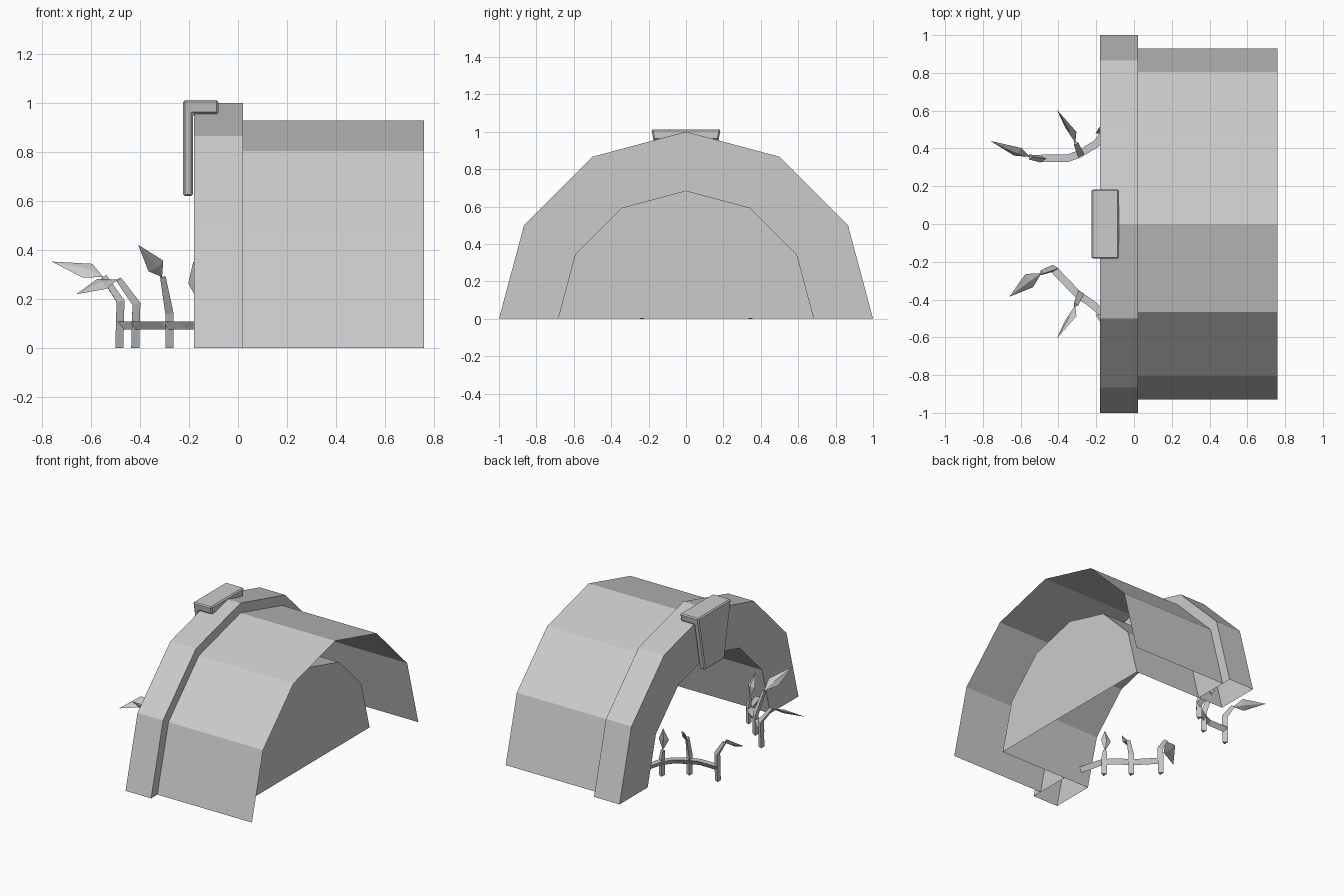
import bpy, math
from mathutils import Vector

if "Cube" in bpy.data.objects:
    bpy.data.objects.remove(bpy.data.objects["Cube"])


def make(name, verts, faces):
    me = bpy.data.meshes.new(name)
    me.from_pydata([tuple(v) for v in verts], [], faces)
    me.update()
    ob = bpy.data.objects.new(name, me)
    bpy.context.collection.objects.link(ob)
    return ob


def arc(x, r, n=6):
    return [Vector((x, r * math.cos(math.pi * i / n), r * math.sin(math.pi * i / n)))
            for i in range(n + 1)]


def loft(rings, closed=False):
    n = len(rings[0])
    faces = []
    for k in range(len(rings) - 1):
        for i in range(n if closed else n - 1):
            j = (i + 1) % n
            faces.append((k * n + i, k * n + j, (k + 1) * n + j, (k + 1) * n + i))
    return [v for r in rings for v in r], faces


# Half-round arch rim, hollow and open underneath
X0, X1, X2, XB = -0.18, 0.02, 0.76, 0.55
R_IN = 0.685
make("arch_rim", *loft([arc(X0, R_IN), arc(X0, 1), arc(X1, 1), arc(X1, R_IN)]))

# Outer roof sheet
make("roof_shell", *loft([arc(X1, 0.93), arc(X2, 0.93)]))

# Inner tunnel lining closed by an end wall
v, f = loft([arc(XB, R_IN), arc(X0, R_IN)])
f.append(tuple(range(7)))
make("tunnel_lining", v, f)

# Keystone: L profile tapering downwards
prof = [(-0.225, 1.012), (-0.08, 1.012), (-0.08, 0.955), (-0.183, 0.955),
        (-0.183, 0.62), (-0.225, 0.62)]
sides = [[Vector((x, s * (0.185 - (1.012 - z) * 0.19), z)) for x, z in prof] for s in (1, -1)]
v, f = loft(sides, closed=True)
f += [tuple(range(5, -1, -1)), tuple(range(6, 12))]
key = make("keystone", v, f)
bev = key.modifiers.new("bevel", "BEVEL")
bev.width = 0.008
bev.segments = 1


def tube(name, path, radii):
    """Three-sided stem swept along a path."""
    path = [Vector(p) for p in path]
    rings = []
    for i, p in enumerate(path):
        t = (path[min(i + 1, len(path) - 1)] - path[max(i - 1, 0)]).normalized()
        ref = Vector((0, 0, 1)) if abs(t.z) < 0.75 else Vector((-1, 0, 0))
        a = t.cross(ref).normalized()
        b = a.cross(t)
        rings.append([p + radii[i] * (a * math.cos(q) + b * math.sin(q))
                      for q in (math.pi / 6 + k * math.tau / 3 for k in range(3))])
    v, f = loft(rings, closed=True)
    f += [(2, 1, 0), tuple(range(len(v) - 3, len(v)))]
    return make(name, v, f)


def leaf(name, base, mid, tip, side):
    """Pointed folded leaf blade."""
    base, mid, tip, side = map(Vector, (base, mid, tip, side))
    nrm = (tip - base).cross(side).normalized() * 0.012
    v = [base, mid + side, mid + nrm, mid - side, mid - nrm, tip]
    f = []
    for i in range(4):
        a, b = 1 + i, 1 + (i + 1) % 4
        f += [(0, b, a), (a, b, 5)]
    make(name, v, f)


def sprout(name, path, mid, tip, side):
    n = len(path)
    tube(name + "_stalk", path, [0.022] * (n - 1) + [0.015])
    leaf(name + "_leaf", path[-1], mid, tip, side)


# Vine sprouts either side of the arch mouth
for s, tag in ((1, "back"), (-1, "front")):
    sprout(tag + "_inner", [(-.15, s * .485, 0), (-.15, s * .485, .12), (-.158, s * .485, .18)],
           (-.17, s * .49, .265), (-.182, s * .515, .355), (.033, s * .01, 0))
    sprout(tag + "_middle", [(-.285, s * .37, 0), (-.285, s * .37, .14), (-.31, s * .43, .29)],
           (-.335, s * .5, .335), (-.408, s * .605, .422), (.03, -s * .012, .022))

sprout("back_outer", [(-.49, .345, 0), (-.485, .345, .19), (-.55, .355, .29)],
       (-.615, .382, .316), (-.76, .44, .353), (.02, .02, .028))
sprout("front_outer", [(-.425, -.235, 0), (-.42, -.235, .18), (-.49, -.26, .28)],
       (-.555, -.3, .262), (-.66, -.385, .22), (.02, -.035, -.02))

# Runner stems linking the stalks
back = [(-.1, .68), (-.15, .49), (-.2, .425), (-.29, .37), (-.35, .348), (-.49, .348)]
front = [(-.1, -.68), (-.15, -.49), (-.22, -.425), (-.3, -.37), (-.425, -.24)]
for name, pts in (("back_runner", back), ("front_runner", front)):
    tube(name, [(x, y, 0.098) for x, y in pts], [0.023] * len(pts))
